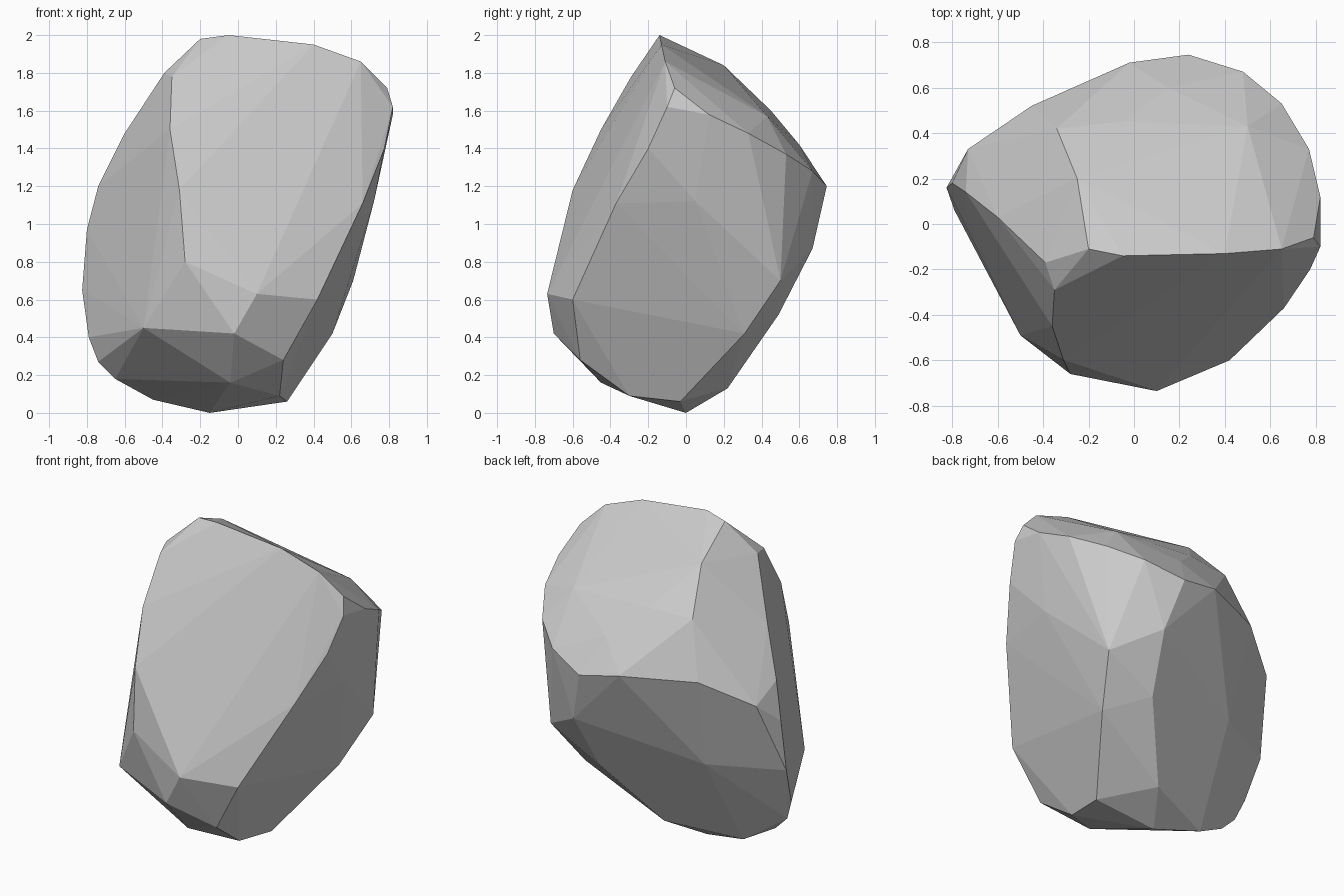
import bpy, bmesh, math

# Corner points of the chipped boulder, grouped by edge
crown = [(-.20, -.11, 1.98), (-.05, -.14, 2), (.40, -.13, 1.95),
         (.65, -.11, 1.86), (.79, -.06, 1.72), (-.25, .20, 1.84), (-.34, .42, 1.59)]
front_right_edge = [(.82, -.10, 1.62), (.775, -.20, 1.4), (.66, -.37, 1.11),
                    (.42, -.60, .6), (.24, -.56, .28)]
front_left_edge = [(-.35, -.29, 1.78), (-.36, -.45, 1.5), (-.31, -.60, 1.18),
                   (-.28, -.66, .8), (.10, -.735, .63), (-.02, -.70, .42),
                   (-.50, -.49, .45)]
left_edge = [(-.39, -.17, 1.80), (-.60, .03, 1.48), (-.74, .14, 1.2), (-.80, .18, .97),
             (-.825, .16, .65), (-.79, .06, .40), (-.74, .03, .27)]
back_edge = [(-.73, .33, 1.1), (-.45, .52, 1.25), (-.02, .71, 1.25), (.24, .745, 1.2),
             (.48, .67, 1.28), (.65, .53, 1.37), (.77, .33, 1.48), (.82, .12, 1.58)]
right_back_edge = [(.72, .05, 1.12), (.61, .50, .70), (.50, .31, .42), (.26, -.03, .06)]
back_slope = [(-.05, .45, 1.6), (.50, .43, 1.57), (.15, .60, 1.42),
              (.33, .67, .87), (.27, .49, .52), (-.40, .38, .66)]
foot = [(-.15, 0, 0), (0, .22, .13), (.22, -.30, .09), (-.45, .06, .07),
        (-.04, -.45, .16), (-.65, .02, .18)]

# Boulder: wrap the corners in a convex hull
bm = bmesh.new()
for p in (crown + front_right_edge + front_left_edge + left_edge + back_edge
          + right_back_edge + back_slope + foot):
    bm.verts.new(p)
bmesh.ops.convex_hull(bm, input=bm.verts)
bmesh.ops.delete(bm, geom=[v for v in bm.verts if not v.link_faces], context='VERTS')

# Merge nearly coplanar triangles into broad flat facets
bmesh.ops.dissolve_limit(bm, angle_limit=math.radians(2), verts=bm.verts, edges=bm.edges)
bmesh.ops.recalc_face_normals(bm, faces=bm.faces)

mesh = bpy.data.meshes.new("boulder")
bm.to_mesh(mesh)
bm.free()
boulder = bpy.data.objects.new("boulder", mesh)
bpy.context.collection.objects.link(boulder)
